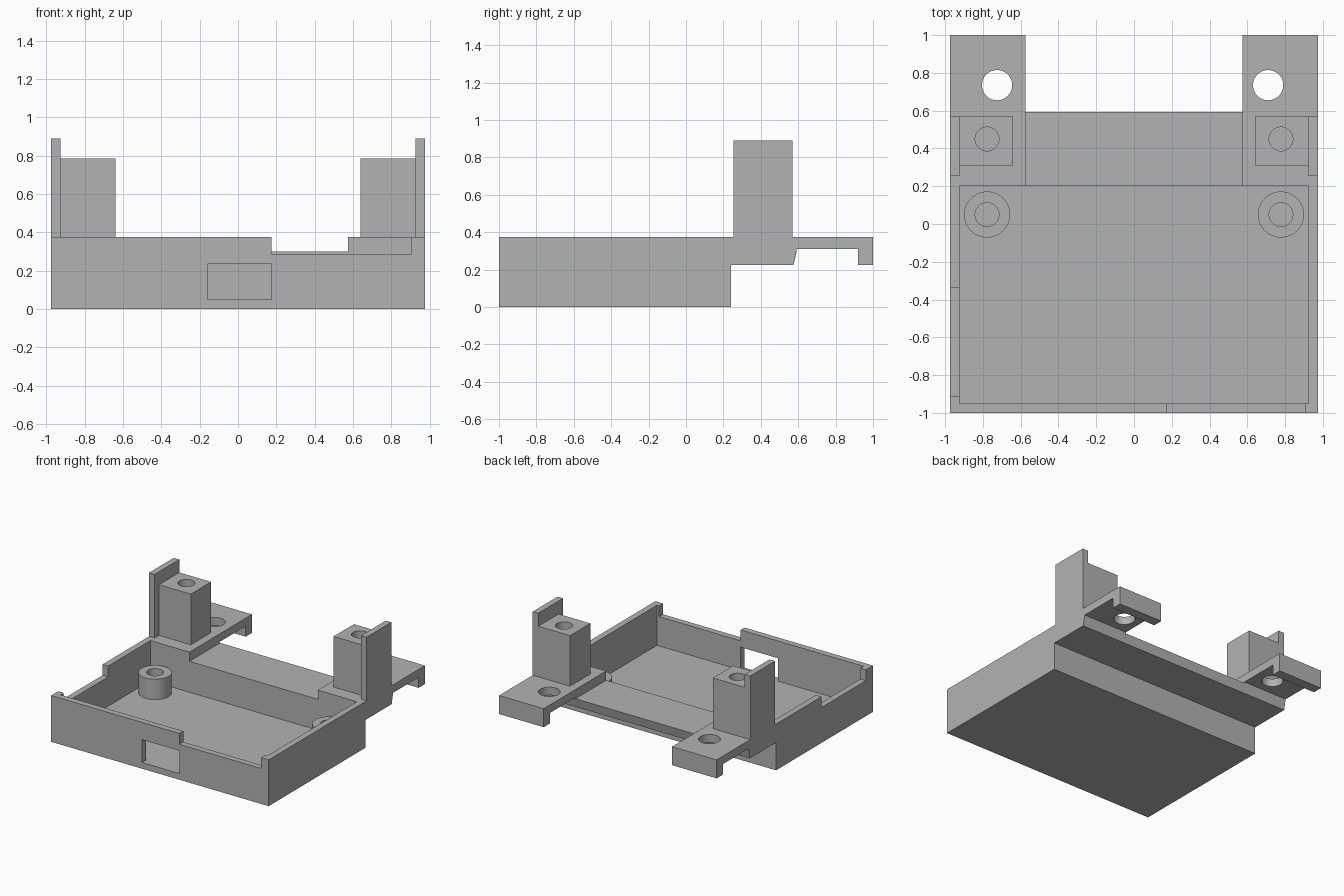
import bpy
import bmesh
import math

cube = bpy.data.objects.get("Cube")
if cube:
    bpy.data.objects.remove(cube, do_unlink=True)

grey = bpy.data.materials.new("plain_grey")
grey.use_nodes = True
GREY = (0.45, 0.45, 0.45, 1)
grey.diffuse_color = GREY
grey.node_tree.nodes["Principled BSDF"].inputs["Base Color"].default_value = GREY


def finish(name, bm):
    bmesh.ops.recalc_face_normals(bm, faces=bm.faces)
    mesh = bpy.data.meshes.new(name)
    bm.to_mesh(mesh)
    bm.free()
    mesh.materials.append(grey)
    obj = bpy.data.objects.new(name, mesh)
    bpy.context.collection.objects.link(obj)
    return obj


def box(name, x, y, z):
    bm = bmesh.new()
    bmesh.ops.create_cube(bm, size=1)
    for v in bm.verts:
        v.co = [r[0] if c < 0 else r[1] for c, r in zip(v.co, (x, y, z))]
    return finish(name, bm)


def cylinder(name, x, y, radius, z):
    bm = bmesh.new()
    bmesh.ops.create_cone(bm, cap_ends=True, segments=48, radius1=radius,
                          radius2=radius, depth=z[1] - z[0])
    bmesh.ops.translate(bm, verts=bm.verts, vec=(x, y, sum(z) / 2))
    return finish(name, bm)


def side_profile(name, x, points):
    """Extrude a (y, z) outline across the x range."""
    bm = bmesh.new()
    face = bm.faces.new([bm.verts.new((x[0], y, z)) for y, z in points])
    new = bmesh.ops.extrude_face_region(bm, geom=[face])["geom"]
    moved = [g for g in new if isinstance(g, bmesh.types.BMVert)]
    bmesh.ops.translate(bm, verts=moved, vec=(x[1] - x[0], 0, 0))
    return finish(name, bm)


def cut(obj, *cutters):
    for cutter in cutters:
        cutter.hide_render = True
        mod = obj.modifiers.new("cut", "BOOLEAN")
        mod.operation = "DIFFERENCE"
        mod.solver = "EXACT"
        mod.object = cutter
        bpy.ops.object.select_all(action="DESELECT")
        obj.select_set(True)
        bpy.context.view_layer.objects.active = obj
        bpy.ops.object.modifier_apply(modifier=mod.name)
        bpy.data.objects.remove(cutter, do_unlink=True)
    bpy.ops.object.shade_smooth_by_angle(angle=math.radians(30))


W = 0.975      # half width
IN = 0.925     # inner face of the side walls
TAB = 0.575    # inner edge of the rear tabs
RIM = 0.375    # rim height
FLOOR = 0.05
SHELF = 0.3
BACK = 0.24    # back of the tray

# Open tray with a window, lowered rims and a low rear wall
tray = box("tray", (-W, W), (-1, BACK), (0, RIM))
cut(tray,
    box("cavity", (-IN, IN), (-0.95, 0.2), (FLOOR, 1)),
    box("front_window", (-0.16, 0.175), (-1.1, -0.9), (FLOOR, 0.235)),
    box("front_notch", (0.175, 0.905), (-1.1, -0.9), (0.287, 1)),
    box("side_notch", (-1.1, -0.9), (-0.91, -0.34), (0.287, 1)),
    box("rear_notch", (-TAB, TAB), (0.15, 0.3), (SHELF, 1)))

# Shelf behind the tray
side_profile("rear_shelf", (-TAB, TAB),
             [(BACK, 0.225), (0.575, 0.225), (0.592, SHELF), (BACK, SHELF)])

for side, s, hole_x in (("left", 1, 0.71), ("right", -1, -0.725)):
    def span(a, b):
        return sorted((s * a, s * b))

    # Hooked rear tab with a through hole
    tab = side_profile(side + "_tab", span(TAB, W),
                       [(BACK, 0.225), (0.575, 0.225), (0.592, 0.31), (0.92, 0.31),
                        (0.92, 0.225), (1, 0.225), (1, RIM), (BACK, RIM)])
    cut(tab, cylinder("tab_hole", hole_x, 0.735, 0.08, (0, 1)))

    # Square post with a screw hole, backed by an upright fin
    post = box(side + "_post", span(0.64, IN), (0.31, 0.57), (RIM, 0.785))
    cut(post, cylinder("post_hole", s * 0.778, 0.45, 0.063, (0.3, 1)))
    box(side + "_fin", span(IN, W), (0.253, 0.57), (RIM, 0.89))

    # Round screw boss on the tray floor
    boss = cylinder(side + "_boss", s * 0.778, 0.05, 0.122, (FLOOR, 0.215))
    cut(boss, cylinder("boss_hole", s * 0.778, 0.05, 0.063, (0, 1)))
